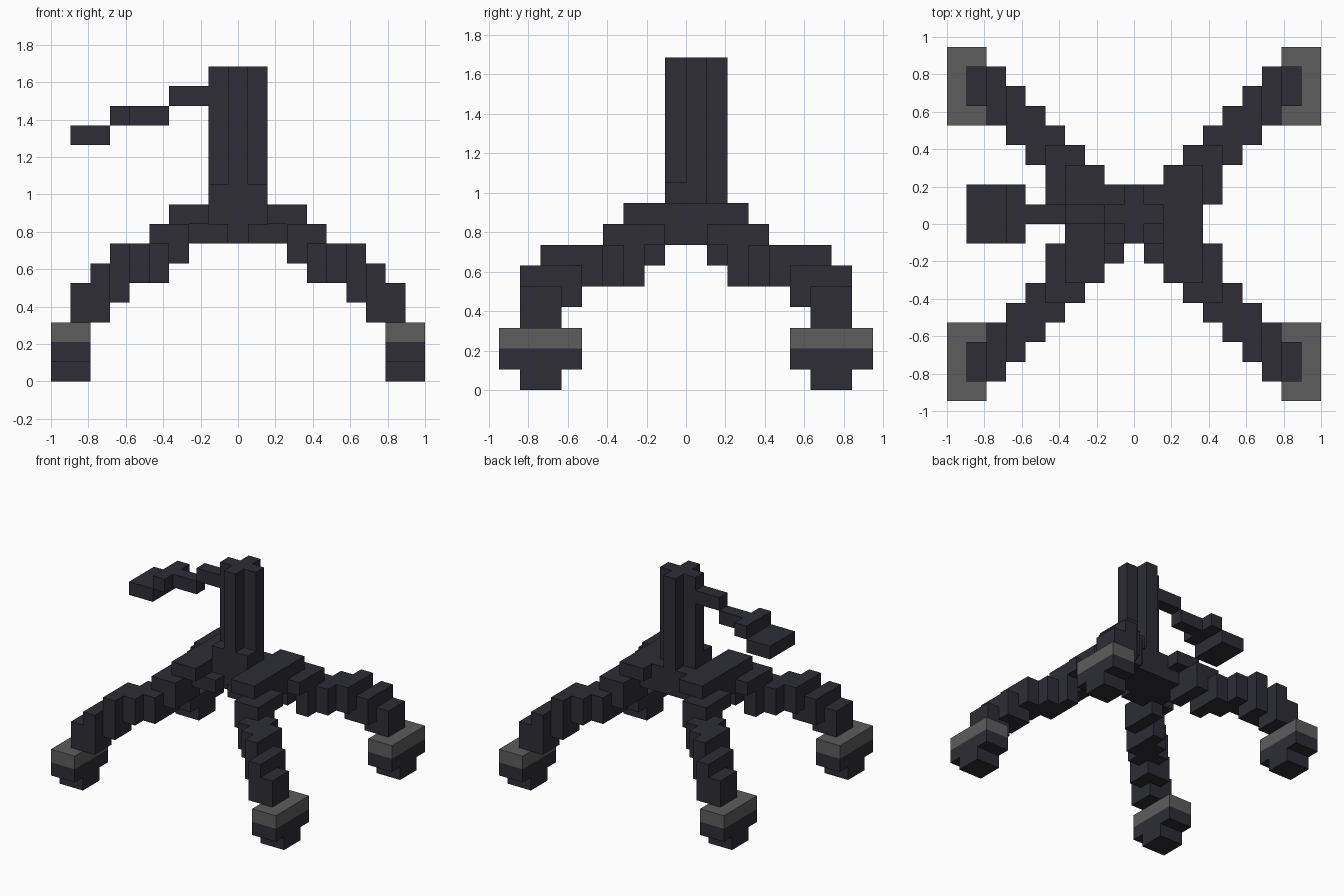
import bpy
import bmesh
from mathutils import Matrix, Vector

cube = bpy.data.objects.get("Cube")
if cube:
    bpy.data.objects.remove(cube, do_unlink=True)

U = 2 / 19                       # size of one block
CENTRE = Vector((9.5, 9, 0))     # middle of the block grid


def material(name, rgb):
    mat = bpy.data.materials.new(name)
    mat.use_nodes = True
    color = (*rgb, 1)
    mat.diffuse_color = color
    bsdf = mat.node_tree.nodes["Principled BSDF"]
    bsdf.inputs["Base Color"].default_value = color
    bsdf.inputs["Roughness"].default_value = 0.9
    return mat


DARK = material("dark slate", (0.026, 0.026, 0.036))
GREY = material("grey", (0.109, 0.109, 0.109))


def blocks(name, boxes, mat, sx=1, sy=1):
    """Join boxes (x0, x1, y0, y1, z0, z1 in blocks), mirrored by sx and sy."""
    bm = bmesh.new()
    for x0, x1, y0, y1, z0, z1 in boxes:
        mid = (Vector((x0 + x1, y0 + y1, z0 + z1)) / 2 - CENTRE) * U
        mid.x *= sx
        mid.y *= sy
        size = Vector((x1 - x0, y1 - y0, z1 - z0)) * U
        bmesh.ops.create_cube(bm, size=1, matrix=Matrix.Translation(mid) @ Matrix.Diagonal((*size, 1)))
    mesh = bpy.data.meshes.new(name)
    bm.to_mesh(mesh)
    bm.free()
    mesh.materials.append(mat)
    obj = bpy.data.objects.new(name, mesh)
    bpy.context.collection.objects.link(obj)
    return obj


# Cross-shaped mast on a thicker collar
blocks("mast", [(8, 11, 9, 10, 9, 16), (9, 10, 8, 11, 9, 16)], DARK)
blocks("collar", [(8, 11, 8, 10, 7, 10), (8, 11, 10, 11, 7, 9)], DARK)

# Hub plate between the legs
blocks("hub", [(6, 13, 8, 10, 7, 8)], DARK)

# Crank handle stepping down to a flat paddle
blocks("handle_bar", [(6, 8, 9, 10, 14, 15), (4, 6, 9, 10, 13, 14)], DARK)
blocks("handle_paddle", [(3, 4, 8, 11, 13, 14), (1, 3, 8, 11, 12, 13)], DARK)

# Stepped leg, from the hub out to the ankle
LEG = [
    (7, 9, 7, 8, 7, 8),
    (5, 7, 5, 8, 7, 8),
    (6, 7, 5, 8, 6, 7),
    (5, 6, 4, 7, 5, 7),
    (4, 5, 3, 6, 5, 7),
    (3, 4, 2, 5, 5, 7),
    (3, 4, 2, 4, 4, 5),
    (2, 3, 1, 4, 4, 6),
    (1, 3, 1, 3, 3, 5),
]

for side, sx in (("right", 1), ("left", -1)):
    # Shoulder slab lying across the leg roots
    blocks(f"{side}_shoulder", [(6, 8, 6, 12, 8, 9)], DARK, sx)
    for end, sy in (("front", 1), ("back", -1)):
        tag = f"{end}_{side}"
        blocks(f"{tag}_leg", LEG, DARK, sx, sy)
        blocks(f"{tag}_foot_pad", [(0, 2, 0, 4, 2, 3)], GREY, sx, sy)
        blocks(f"{tag}_foot", [(0, 2, 0, 4, 1, 2), (0, 2, 1, 3, 0, 1)], DARK, sx, sy)
